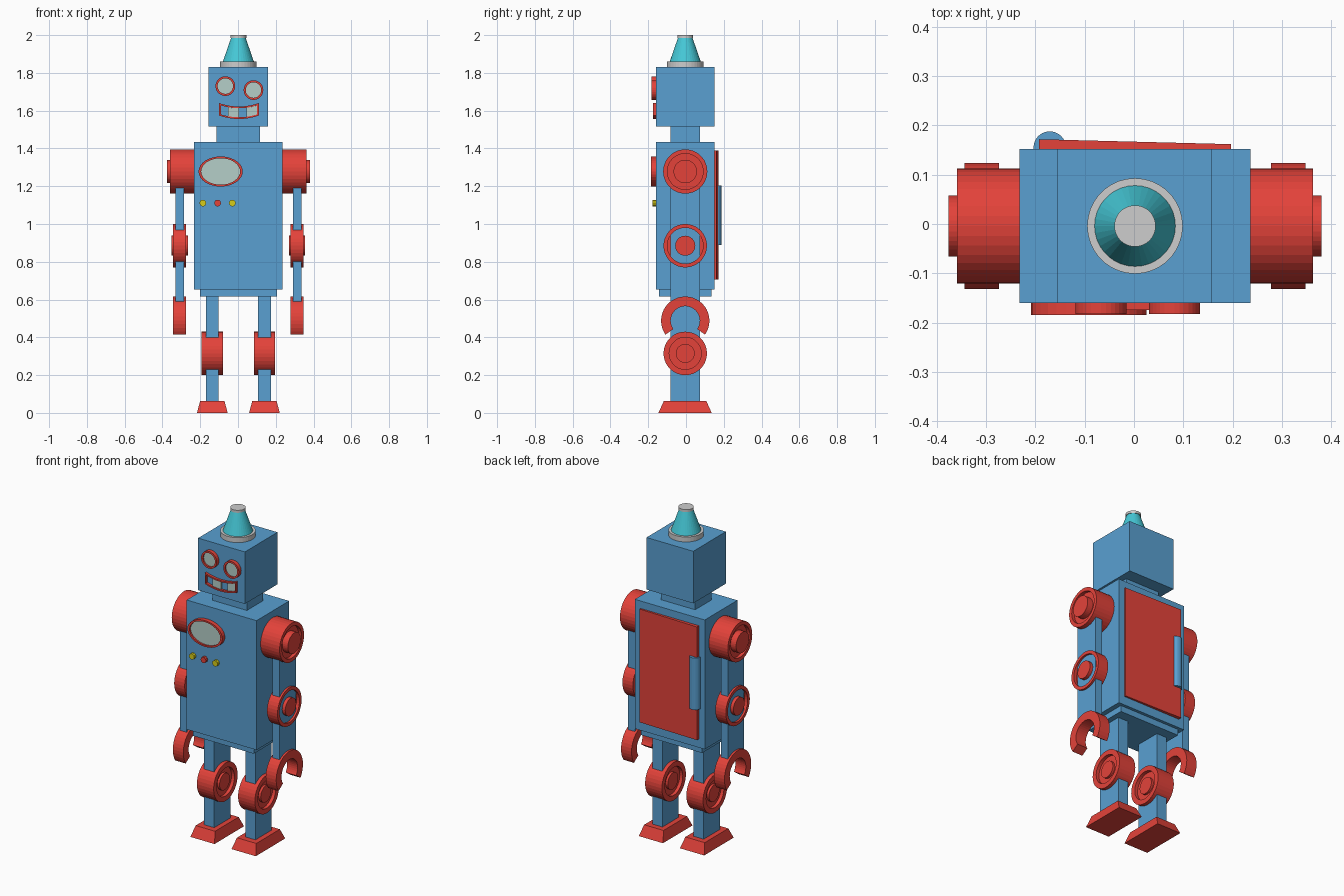
import bpy, bmesh, math
from mathutils import Matrix, Vector

cube = bpy.data.objects.get("Cube")
if cube:
    bpy.data.objects.remove(cube, do_unlink=True)

CX, CY = 0.002, -0.004       # centre line of the figure
FRONT, BACK = -0.16, 0.152   # front and back of the trunk


def material(name, rgb):
    m = bpy.data.materials.new(name)
    m.use_nodes = True
    m.diffuse_color = (*rgb, 1)
    m.node_tree.nodes["Principled BSDF"].inputs["Base Color"].default_value = (*rgb, 1)
    return m


BLUE = material("body_blue", (0.10, 0.35, 0.64))
RED = material("bright_red", (0.77, 0.055, 0.042))
GLASS = material("pale_glass", (0.46, 0.62, 0.58))
GREY = material("light_grey", (0.61, 0.61, 0.61))
TEAL = material("lamp_teal", (0.06, 0.58, 0.68))
YELLOW = material("button_yellow", (0.68, 0.61, 0.01))


def finish(bm, name, mat):
    bmesh.ops.remove_doubles(bm, verts=bm.verts, dist=1e-5)
    bmesh.ops.recalc_face_normals(bm, faces=bm.faces)
    mesh = bpy.data.meshes.new(name)
    bm.to_mesh(mesh)
    bm.free()
    mesh.materials.append(mat)
    ob = bpy.data.objects.new(name, mesh)
    bpy.context.collection.objects.link(ob)
    return ob


def box(name, mat, x, y, z, taper=(1, 1)):
    """Box from (min, max) ranges; taper scales the top."""
    bm = bmesh.new()
    bmesh.ops.create_cube(bm, size=1)
    mid = [(r[0] + r[1]) / 2 for r in (x, y, z)]
    for v in bm.verts:
        t = taper if v.co.z > 0 else (1, 1)
        v.co = Vector((mid[0] + v.co.x * (x[1] - x[0]) * t[0],
                       mid[1] + v.co.y * (y[1] - y[0]) * t[1],
                       mid[2] + v.co.z * (z[1] - z[0])))
    return finish(bm, name, mat)


UP = Matrix.Identity(4)
FORWARD = Matrix.Rotation(math.pi / 2, 4, 'X')


def sideways(s):
    return Matrix.Rotation(s * math.pi / 2, 4, 'Y')


def lathe(name, mat, profile, place, turn=UP, sides=36, stretch=(1, 1)):
    """Spin (radius, height) points around the local z axis."""
    bm = bmesh.new()
    rings = []
    for r, h in profile:
        angles = [2 * math.pi * i / sides for i in range(sides)]
        rings.append([bm.verts.new((r * math.cos(a) * stretch[0],
                                    r * math.sin(a) * stretch[1], h)) for a in angles])
    for low, high in zip(rings, rings[1:]):
        for i in range(sides):
            j = (i + 1) % sides
            bm.faces.new((low[i], low[j], high[j], high[i]))
    # Points at radius zero collapse into a closed centre
    bmesh.ops.dissolve_degenerate(bm, dist=1e-5, edges=bm.edges)
    bm.transform(Matrix.Translation(place) @ turn)
    return finish(bm, name, mat)


def prism(name, mat, rows, offset):
    """Extrude a strip made from pairs of points."""
    bm = bmesh.new()
    pairs = [[bm.verts.new(p) for p in row] for row in rows]
    for a, b in zip(pairs, pairs[1:]):
        bm.faces.new((a[0], b[0], b[1], a[1]))
    out = bmesh.ops.extrude_face_region(bm, geom=bm.faces[:])
    moved = [g for g in out["geom"] if isinstance(g, bmesh.types.BMVert)]
    bmesh.ops.translate(bm, verts=moved, vec=offset)
    return finish(bm, name, mat)


def dished(rim, dish, hub, low, high, hub_high, both=False):
    """Wheel profile with a sunken ring around a central hub."""
    face = [(rim, high), (dish, high), (dish, high - 0.02),
            (hub, high - 0.02), (hub, hub_high), (0, hub_high)]
    if both:
        return [(r, -h) for r, h in reversed(face)] + face
    return [(0, low), (rim, low)] + face


# Trunk, neck and head
box("torso", BLUE, (-0.232, 0.236), (FRONT, BACK), (0.652, 1.435))
box("pelvis", BLUE, (-0.202, 0.206), (-0.143, 0.134), (0.615, 0.66))
box("neck", BLUE, (-0.113, 0.117), (-0.082, 0.074), (1.43, 1.52))
box("head", BLUE, (-0.155, 0.158), (FRONT, BACK), (1.515, 1.83))

# Lamp on the head
lathe("lamp_base", GREY, [(0, 0), (0.097, 0), (0.097, 0.03), (0, 0.03)], (CX, CY, 1.83))
lathe("lamp_cone", TEAL, [(0, 0), (0.082, 0), (0.037, 0.13), (0, 0.13)], (CX, CY, 1.86))
lathe("lamp_cap", GREY, [(0, 0), (0.042, 0), (0.042, 0.015), (0, 0.015)], (CX, CY, 1.985))


def porthole(name, x, z, outer, inner, h, stretch=(1, 1)):
    place = (x, FRONT, z)
    lathe(name + "_rim", RED, [(inner, 0), (inner, h), (outer, h), (outer, 0)],
          place, FORWARD, 32, stretch)
    lathe(name + "_glass", GLASS, [(inner, 0), (inner, h * 0.6), (0, h * 0.6)],
          place, FORWARD, 32, stretch)


porthole("right_eye", -0.067, 1.73, 0.052, 0.041, 0.023)
porthole("left_eye", 0.082, 1.709, 0.052, 0.041, 0.023)
porthole("chest_dial", -0.092, 1.278, 0.117, 0.103, 0.025, (1, 0.68))


# Smiling mouth: curved bars with two teeth
def smile_strip(name, mat, x0, x1, z0, z1, depth):
    rows = []
    for i in range(9):
        x = x0 + (x1 - x0) * i / 8
        dip = 0.018 * (1 - ((x - 0.005) / 0.105) ** 2)
        rows.append([(x, FRONT, z0 - dip), (x, FRONT, z1 - dip)])
    prism(name, mat, rows, (0, -depth, 0))


L, R, LOW, HIGH, BAR = -0.1, 0.11, 1.574, 1.64, 0.009
smile_strip("mouth_lower", RED, L, R, LOW, LOW + BAR, 0.015)
smile_strip("mouth_upper", RED, L, R, HIGH - BAR, HIGH, 0.015)
for name, x in (("right", L), ("left", R - BAR)):
    smile_strip("mouth_end_" + name, RED, x, x + BAR, LOW + BAR, HIGH - BAR, 0.015)
for name, x in (("right", -0.053), ("left", 0.046)):
    smile_strip("tooth_" + name, GLASS, x, x + 0.057, LOW + BAR, HIGH - BAR, 0.008)

# Chest buttons
for name, x, mat in (("right", -0.186, YELLOW), ("middle", -0.108, RED), ("left", -0.03, YELLOW)):
    lathe("button_" + name, mat, [(0.018, 0), (0.018, 0.018), (0, 0.018)],
          (x, FRONT, 1.111), FORWARD, 10)

# Back door, thicker on the handle side, and its round handle
prism("back_door", RED,
      [[(-0.193, BACK - 0.01, z), (0.197, BACK - 0.01, z)] for z in (0.705, 1.39)],
      (0, 0.018, 0))
door = bpy.data.objects["back_door"]
for v in door.data.vertices:
    if v.co.y > BACK:
        v.co.y = 0.172 if v.co.x < 0 else 0.162
lathe("door_handle", BLUE, [(0, 0.89), (0.033, 0.89), (0.033, 1.204), (0, 1.204)],
      (-0.171, 0.155, 0), UP, 24)

# Limbs on both sides
for side, s in (("left", 1), ("right", -1)):
    arm, leg = CX + s * 0.311, CX + s * 0.138
    turn = sideways(s)
    lathe(side + "_shoulder", RED, dished(0.117, 0.095, 0.062, 0.2, 0.361, 0.378),
          (CX, CY, 1.278), turn)
    box(side + "_arm", BLUE, (arm - 0.023, arm + 0.023), (-0.082, 0.074), (0.59, 1.25))
    lathe(side + "_elbow", RED, dished(0.115, 0.095, 0.053, 0, 0.035, 0.043, True),
          (arm, CY, 0.885), turn)

    # Open ring hand, gap facing down
    rows = []
    for i in range(29):
        a = math.radians(-35 + 250 * i / 28)
        rows.append([(arm - 0.035, CY + r * math.cos(a), 0.488 + r * math.sin(a))
                     for r in (0.077, 0.128)])
    prism(side + "_claw", RED, rows, (0.07, 0, 0))

    box(side + "_leg", BLUE, (leg - 0.034, leg + 0.034), (-0.082, 0.074), (0.05, 0.63))
    lathe(side + "_knee", RED, dished(0.115, 0.085, 0.05, 0, 0.056, 0.05, True),
          (leg, CY, 0.315), turn)
    box(side + "_foot", RED, (leg - 0.081, leg + 0.081), (-0.146, 0.136), (0, 0.062), (0.8, 0.8))
